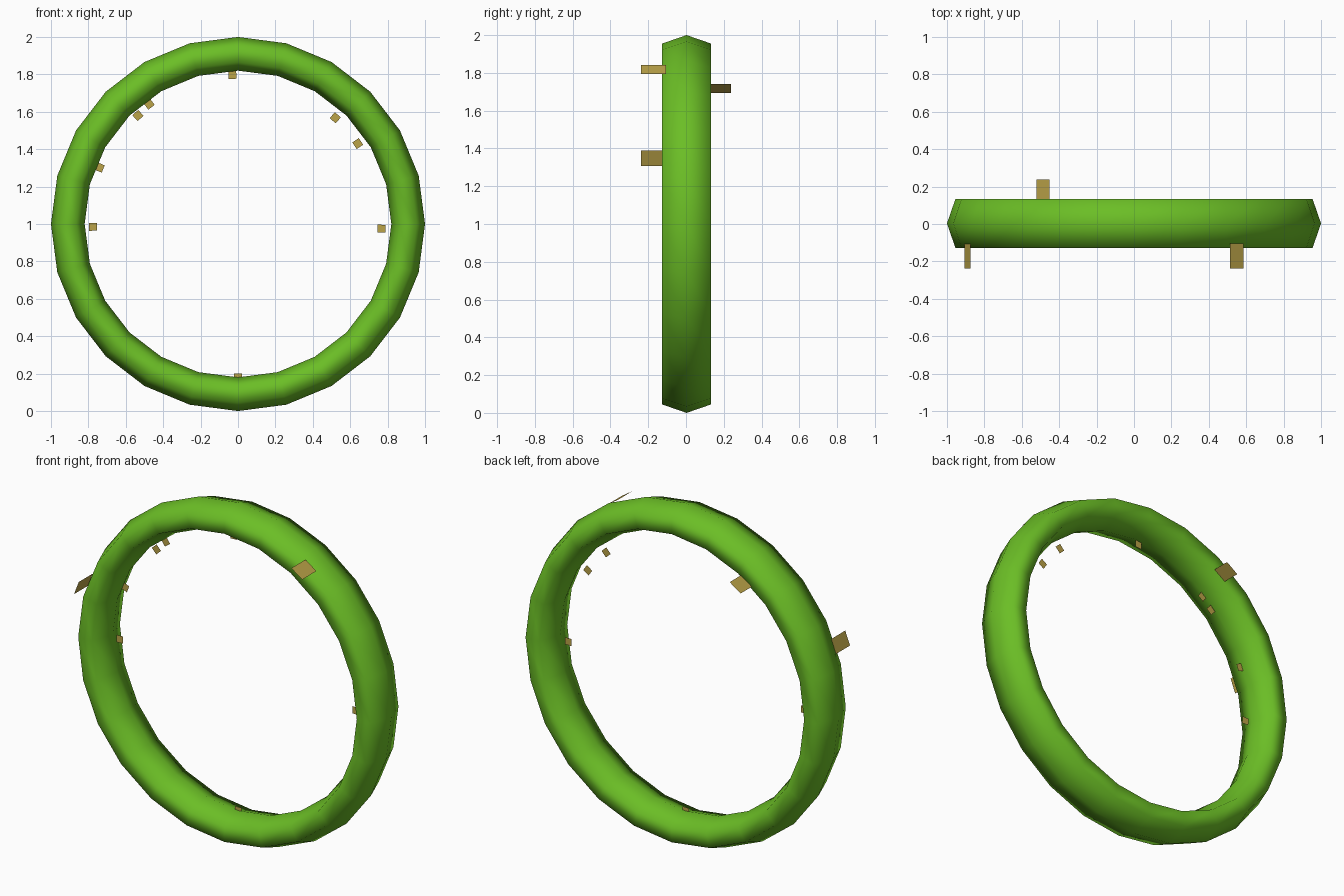
import bpy, math
from mathutils import Vector

if "Cube" in bpy.data.objects:
    bpy.data.objects.remove(bpy.data.objects["Cube"])

CENTRE = Vector((0, 0, 1))
Y0 = 0.003  # ring sits a touch behind centre


def material(name, rgb):
    m = bpy.data.materials.new(name)
    m.diffuse_color = (*rgb, 1)
    m.use_nodes = True
    m.node_tree.nodes["Principled BSDF"].inputs["Base Color"].default_value = m.diffuse_color
    return m


def build(name, verts, faces, mat):
    me = bpy.data.meshes.new(name)
    me.from_pydata(verts, [], faces)
    me.materials.append(mat)
    ob = bpy.data.objects.new(name, me)
    bpy.context.collection.objects.link(ob)
    return ob


green = material("leaf green", (0.147, 0.515, 0.019))
gold = material("brass gold", (0.50, 0.37, 0.065))

# Ring: six-sided section, stretched in depth, swept round 24 steps
bpy.ops.mesh.primitive_torus_add(major_segments=24, minor_segments=6,
                                 major_radius=0.91, minor_radius=0.09)
ring = bpy.context.object
ring.name = "ring"
for v in ring.data.vertices:
    x, y, z = v.co
    v.co = (x, Y0 - z * (0.13 / 0.0779), y + 1)
ring.data.materials.append(green)
bpy.ops.object.shade_smooth()


def frame(x, z):
    """Outward and tangent directions on the ring at a front-view point."""
    out = (Vector((x, 0, z)) - CENTRE).normalized()
    return out, Vector((out.z, 0, -out.x))


# Small square tabs in the middle plane, lining the inside of the ring
tabs = [(-0.03, 1.797), (-0.475, 1.641), (-0.535, 1.58), (-0.74, 1.302),
        (-0.775, 0.985), (0.767, 0.975), (0.64, 1.43), (0.52, 1.568), (0, 0.181)]
h = 0.021
for i, (x, z) in enumerate(tabs):
    out, tan = frame(x, z)
    c = Vector((x, Y0, z))
    build(f"inner_tab_{i + 1}",
          [c + out * a * h + tan * b * h for a, b in ((-1, -1), (-1, 1), (1, 1), (1, -1))],
          [(0, 1, 2, 3)], gold)

# Larger flat tabs sticking out of the front and back, facing outward
plates = [(0.55, 1.817, -0.105, -0.237), (-0.89, 1.348, -0.107, -0.237),
          (-0.487, 1.718, 0.105, 0.237)]
for i, (x, z, y1, y2) in enumerate(plates):
    out, tan = frame(x, z)
    c = Vector((x, 0, z))
    lo, hi = min(y1, y2), max(y1, y2)
    build(f"outer_tab_{i + 1}",
          [c + tan * t * 0.043 + Vector((0, y, 0))
           for t, y in ((-1, lo), (1, lo), (1, hi), (-1, hi))],
          [(0, 1, 2, 3)], gold)
